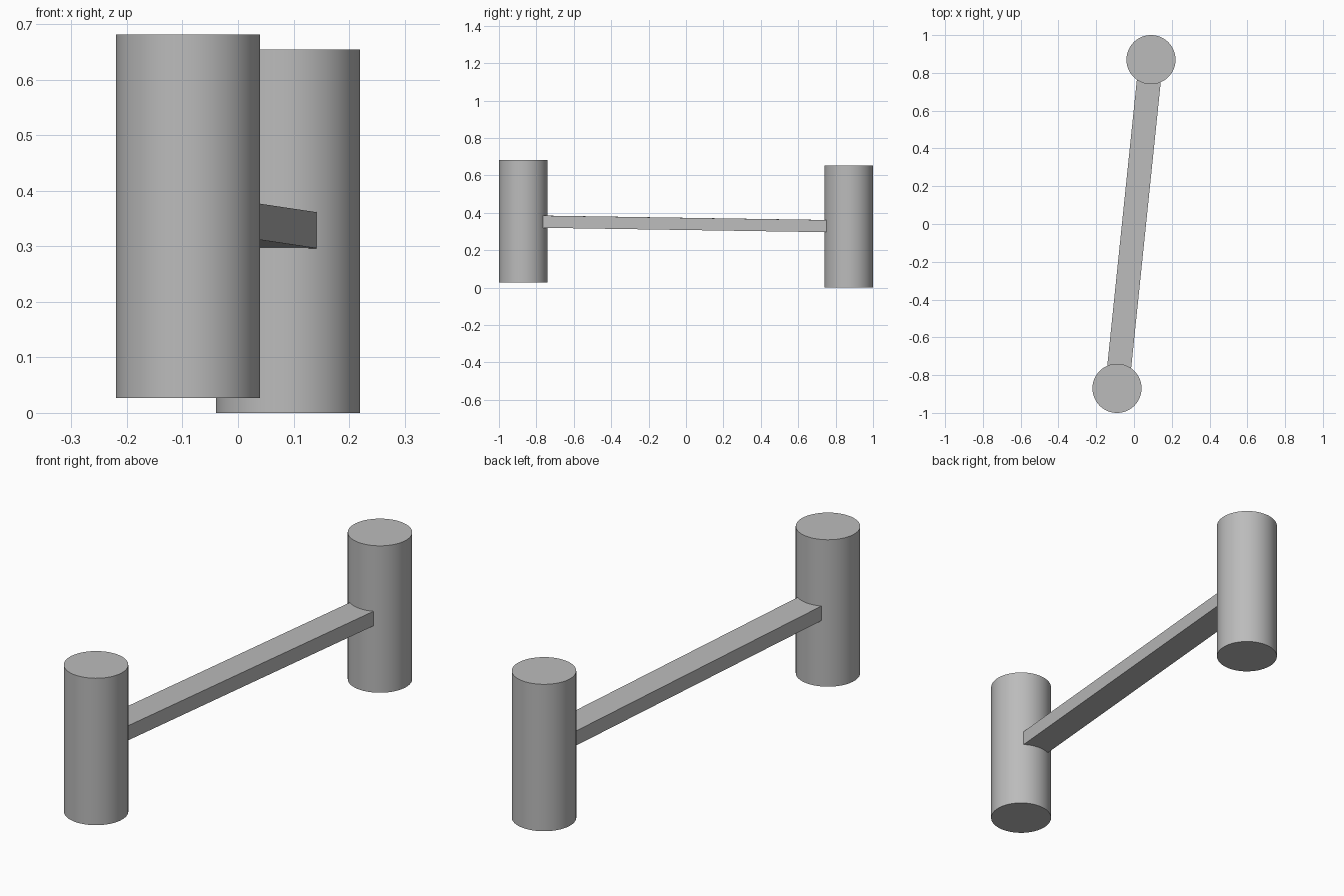
import bpy
import math
from mathutils import Vector

cube = bpy.data.objects.get("Cube")
if cube:
    bpy.data.objects.remove(cube, do_unlink=True)

# Single plain grey
GREY = (0.5, 0.5, 0.5, 1)
grey = bpy.data.materials.new("grey")
grey.use_nodes = True
grey.diffuse_color = GREY
grey.node_tree.nodes["Principled BSDF"].inputs["Base Color"].default_value = GREY

RADIUS, HEIGHT = 0.13, 0.654
front = Vector((-0.09, -0.87, 0.354))
back = Vector((0.09, 0.87, 0.327))


def finish(name):
    obj = bpy.context.object
    obj.name = obj.data.name = name
    obj.data.materials.append(grey)
    return obj


# Upright cylinders at both ends
for name, centre in (("front_post", front), ("back_post", back)):
    bpy.ops.mesh.primitive_cylinder_add(vertices=64, radius=RADIUS, depth=HEIGHT, location=centre)
    finish(name)
    bpy.ops.object.shade_smooth_by_angle(angle=math.radians(30))

# Flat bar running between the post centres, level across its width
span = back - front
pitch = math.atan2(span.z, span.xy.length)
yaw = -math.atan2(span.x, span.y)
bpy.ops.mesh.primitive_cube_add(size=1, location=(front + back) / 2, rotation=(pitch, 0, yaw))
bar = finish("connecting_bar")
bar.scale = (0.127, span.length, 0.065)
